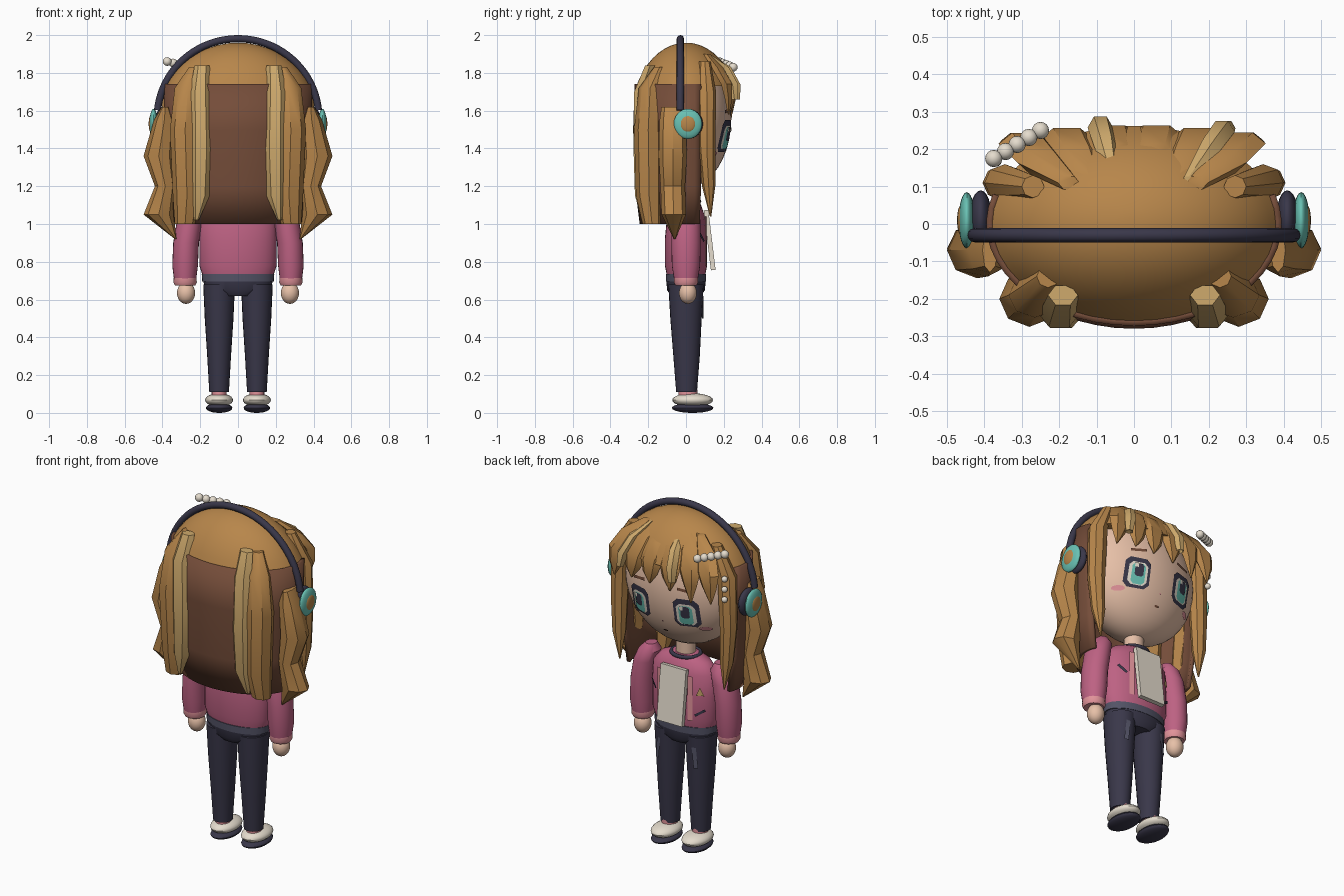
import bpy, bmesh
from math import sin, cos, pi, sqrt, radians
from mathutils import Matrix, Vector

if "Cube" in bpy.data.objects:
    bpy.data.objects.remove(bpy.data.objects["Cube"], do_unlink=True)


def material(name, *srgb):
    m = bpy.data.materials.new(name)
    m.use_nodes = True
    col = [(c / 255) ** 2.2 for c in srgb] + [1]
    m.diffuse_color = col
    m.node_tree.nodes["Principled BSDF"].inputs["Base Color"].default_value = col
    return m


HAIR = material("tan hair", 182, 133, 76)
LIGHT = material("light hair", 205, 168, 108)
DARK = material("dark brown hair", 116, 78, 60)
PINK = material("pink jacket", 188, 98, 130)
BLUSH = material("light pink", 224, 145, 152)
NAVY = material("navy", 60, 58, 75)
SLATE = material("slate", 84, 84, 102)
TEAL = material("teal", 105, 192, 178)
CREAM = material("cream", 228, 219, 204)
SKIN = material("skin", 233, 193, 168)


def finish(name, bm, mat, angle=35):
    bmesh.ops.recalc_face_normals(bm, faces=bm.faces)
    me = bpy.data.meshes.new(name)
    bm.to_mesh(me)
    bm.free()
    me.materials.append(mat)
    ob = bpy.data.objects.new(name, me)
    bpy.context.collection.objects.link(ob)
    bpy.ops.object.select_all(action="DESELECT")
    ob.select_set(True)
    bpy.context.view_layer.objects.active = ob
    bpy.ops.object.shade_smooth_by_angle(angle=radians(angle))
    return ob


def loft(name, rings, mat, n=24, side=1, arc=None):
    """Skin horizontal ellipses (x, y, z, rx, ry); arc gives an open shell."""
    bm = bmesh.new()
    start, span = arc or (0, 2 * pi)
    count = n + 1 if arc else n
    loops = [[bm.verts.new((side * (x + rx * cos(start + span * i / n)),
                            y + ry * sin(start + span * i / n), z)) for i in range(count)]
             for x, y, z, rx, ry in rings]
    for a, b in zip(loops, loops[1:]):
        for i in range(n):
            j = (i + 1) % count
            bm.faces.new((a[i], a[j], b[j], b[i]))
    if not arc:
        bm.faces.new(loops[0])
        bm.faces.new(loops[-1])
    return finish(name, bm, mat)


def ball(name, loc, radii, mat, seg=24):
    bm = bmesh.new()
    bmesh.ops.create_uvsphere(bm, u_segments=seg, v_segments=seg // 2, radius=1)
    bm.transform(Matrix.Translation(loc) @ Matrix.Diagonal((*radii, 1)))
    return finish(name, bm, mat)


def decal(name, points, mat, surface, lift=0.006):
    """Thin painted patch that follows a curved front surface y = f(x, z)."""
    bm = bmesh.new()
    at = lambda x, z: bm.verts.new((x, surface(x, z) + lift, z))
    mid = at(sum(p[0] for p in points) / len(points), sum(p[1] for p in points) / len(points))
    rim = [at(*p) for p in points]
    for a, b in zip(rim, rim[1:] + rim[:1]):
        bm.faces.new((mid, a, b))
    return finish(name, bm, mat, 60)


def oval(x, z, rx, rz, n=12):
    return [(x + rx * cos(2 * pi * i / n), z + rz * sin(2 * pi * i / n)) for i in range(n)]


def box(x, z, w, h, tilt=0, cut=0):
    pts = [(-w, -h + cut), (-w + cut, -h), (w - cut, -h), (w, -h + cut),
           (w, h - cut), (w - cut, h), (-w + cut, h), (-w, h - cut)] if cut else \
          [(-w, -h), (w, -h), (w, h), (-w, h)]
    return [(x + u * cos(tilt) - v * sin(tilt), z + u * sin(tilt) + v * cos(tilt)) for u, v in pts]


def face(x, z):
    return 0.24 * sqrt(max(0, 1 - (x / 0.36) ** 2 - ((z - 1.56) / 0.37) ** 2))


def chest(x, z):
    return 0.11 * sqrt(max(0, 1 - (x / 0.21) ** 2))


# Head and neck
ball("head", (0, 0, 1.56), (0.36, 0.24, 0.37), SKIN, 40)
loft("neck", [(0, 0, z, 0.055, 0.05) for z in (1.08, 1.24)], SKIN)

# Skull cap and long dark back hair
dome = [1.73 + 0.23 * sin(pi / 2 * i / 9) for i in range(9)] + [1.9595]
loft("hair_cap", [(0, 0, z, 0.425 * k, 0.29 * k) for z in dome
                  for k in [sqrt(1 - ((z - 1.56) / 0.4) ** 2)]], HAIR, 40)
back = loft("back_hair", [(0, 0, 1.74, 0.385, 0.262), (0, 0, 1.5, 0.38, 0.27),
                          (0, 0, 1.2, 0.365, 0.26), (0, 0, 1.0, 0.34, 0.235)],
            DARK, 28, arc=(pi - 0.3, pi + 0.6))
solid = back.modifiers.new("thickness", "SOLIDIFY")
solid.thickness = 0.02
solid.offset = 0

# Fringe: pointed locks sweeping from the crown over the forehead
for i, (x, tip, mat) in enumerate([(-0.29, 1.57, HAIR), (-0.18, 1.55, HAIR), (-0.06, 1.59, HAIR),
                                   (0.06, 1.6, HAIR), (0.17, 1.6, HAIR), (0.28, 1.58, HAIR),
                                   (-0.09, 1.68, LIGHT), (0.235, 1.67, LIGHT)]):
    wide, out = (0.072, 0) if mat is HAIR else (0.034, 0.025)
    bend = 0.25 * x * x
    loft(f"fringe_lock_{i + 1}", [(x * 0.6, 0.11, 1.9, wide * 0.4, 0.02),
                                  (x * 0.85, 0.185 + out - bend, 1.83, wide * 0.9, 0.035),
                                  (x, 0.235 + out - bend, 1.74, wide, 0.034),
                                  (x * 1.06, 0.245 + out - bend, 1.66, wide * 0.65, 0.022),
                                  (x * 1.1, 0.245 + out - bend, tip, 0.004, 0.004)], mat, 6)

for side, tag in ((1, "left"), (-1, "right")):
    # Hair locks framing the head
    loft(f"{tag}_wavy_lock", [(0.385, -0.07, 1.62, 0.02, 0.06), (0.39, -0.07, 1.55, 0.055, 0.07),
                              (0.42, -0.07, 1.36, 0.08, 0.075), (0.385, -0.07, 1.2, 0.055, 0.065),
                              (0.42, -0.065, 1.05, 0.08, 0.065), (0.33, -0.06, 0.92, 0.004, 0.004)],
         HAIR, 8, side)
    loft(f"{tag}_front_lock", [(0.27, 0.1, 1.86, 0.03, 0.03), (0.345, 0.11, 1.7, 0.055, 0.05),
                               (0.355, 0.11, 1.4, 0.05, 0.045), (0.35, 0.12, 1.2, 0.04, 0.035),
                               (0.34, 0.13, 1.04, 0.004, 0.004)], HAIR, 8, side)
    loft(f"{tag}_back_lock", [(0.23, -0.14, 1.83, 0.03, 0.03), (0.265, -0.19, 1.72, 0.07, 0.06),
                              (0.28, -0.2, 1.5, 0.08, 0.075), (0.27, -0.195, 1.15, 0.075, 0.07),
                              (0.28, -0.18, 1.0, 0.055, 0.05)], HAIR, 8, side)
    loft(f"{tag}_back_highlight", [(0.19, -0.19, 1.84, 0.04, 0.03), (0.2, -0.24, 1.7, 0.055, 0.04),
                                   (0.195, -0.245, 1.4, 0.058, 0.038), (0.2, -0.24, 1.15, 0.05, 0.035),
                                   (0.22, -0.22, 1.02, 0.012, 0.015)], LIGHT, 6, side)

    # Headphone cup
    ball(f"{tag}_ear_cushion", (side * 0.41, 0.015, 1.53), (0.03, 0.075, 0.078), NAVY)
    ball(f"{tag}_ear_cup", (side * 0.447, 0.01, 1.53), (0.022, 0.075, 0.08), TEAL)
    ball(f"{tag}_ear_cup_button", (side * 0.461, 0.01, 1.53), (0.012, 0.042, 0.045), HAIR)

    # Eye, brow and cheek
    ex = side * 0.15
    for part, pts, mat, lift in [
            ("eye_outline", box(ex, 1.465, 0.07, 0.085, 0, 0.025), NAVY, 0.006),
            ("eye_white", box(ex, 1.458, 0.052, 0.064, 0, 0.02), CREAM, 0.009),
            ("iris", box(ex, 1.455, 0.037, 0.058, 0, 0.015), TEAL, 0.012),
            ("pupil", box(ex, 1.475, 0.024, 0.036, 0, 0.01), NAVY, 0.015),
            ("eye_glint", box(ex + 0.018, 1.5, 0.01, 0.012), CREAM, 0.018),
            ("brow", box(ex, 1.6, 0.045, 0.008, -side * 0.15), DARK, 0.006),
            ("cheek", oval(side * 0.23, 1.37, 0.03, 0.014), BLUSH, 0.006)]:
        decal(f"{tag}_{part}", pts, mat, face, lift)

    # Arm, cuff and hand
    loft(f"{tag}_sleeve", [(0.28, 0, 0.7, 0.058, 0.062), (0.28, 0, 0.78, 0.068, 0.075),
                           (0.275, 0, 0.9, 0.068, 0.078), (0.255, 0, 1.02, 0.068, 0.076),
                           (0.235, 0, 1.08, 0.06, 0.066), (0.225, 0, 1.12, 0.03, 0.035)], PINK, 24, side)
    loft(f"{tag}_cuff", [(0.28, 0, 0.675, 0.054, 0.056), (0.28, 0, 0.69, 0.062, 0.064),
                         (0.28, 0, 0.715, 0.06, 0.064)], BLUSH, 24, side)
    ball(f"{tag}_hand", (side * 0.275, 0.01, 0.635), (0.048, 0.047, 0.058), SKIN)

    # Leg, sock and shoe
    loft(f"{tag}_leg", [(0.1, 0.003, 0.11, 0.052, 0.055), (0.1, 0.003, 0.3, 0.063, 0.07),
                        (0.1, 0, 0.5, 0.076, 0.083), (0.1, 0, 0.68, 0.084, 0.094)], NAVY, 24, side)
    decal(f"{tag}_leg_patch", box(side * 0.12, 0.56, 0.012, 0.06, side * 0.1), SLATE,
          lambda x, z: 0.088 * sqrt(1 - ((abs(x) - 0.1) / 0.08) ** 2))
    loft(f"{tag}_sock", [(0.1, 0.01, z, 0.04, 0.05) for z in (0.07, 0.125)], BLUSH, 16, side)
    ball(f"{tag}_shoe", (side * 0.1, 0.035, 0.068), (0.074, 0.108, 0.036), CREAM)
    ball(f"{tag}_sole", (side * 0.1, 0.035, 0.026), (0.07, 0.11, 0.026), NAVY)

# Nose and mouth
decal("nose", oval(0, 1.385, 0.006, 0.005, 8), BLUSH, face)
decal("mouth", oval(0, 1.32, 0.016, 0.006, 8), DARK, face)

# Headband arch
curve = bpy.data.curves.new("headband", "CURVE")
curve.dimensions = "3D"
curve.bevel_depth = 0.019
curve.use_fill_caps = True
spline = curve.splines.new("POLY")
spline.points.add(40)
for i, p in enumerate(spline.points):
    a = 0.1 + (pi - 0.2) * i / 40
    p.co = (0.428 * cos(a), -0.03, 1.56 + 0.421 * sin(a), 1)
curve.materials.append(NAVY)
band = bpy.data.objects.new("headband", curve)
bpy.context.collection.objects.link(band)

# Pearl hair clip and dangling pearls
for i in range(5):
    spot = Vector((-0.375, 0.175, 1.86)).lerp(Vector((-0.25, 0.25, 1.83)), i / 4)
    ball(f"clip_pearl_{i + 1}", spot, [0.023] * 3, CREAM, 16)
for i in range(3):
    ball(f"drop_pearl_{i + 1}", (-0.37, 0.17, 1.71 - 0.06 * i), [0.017] * 3, CREAM, 16)

# Jacket, collar and trousers top
loft("jacket", [(0, 0, 0.72, 0.185, 0.1), (0, 0, 0.78, 0.205, 0.112), (0, 0, 0.92, 0.205, 0.112),
                (0, 0, 1.04, 0.2, 0.1), (0, 0, 1.1, 0.15, 0.08), (0, 0, 1.13, 0.07, 0.055)], PINK, 32)
bm = bmesh.new()
rings = [[bm.verts.new(((0.082 + 0.011 * cos(v * pi / 4)) * cos(u * pi / 12),
                        (0.07 + 0.011 * cos(v * pi / 4)) * sin(u * pi / 12),
                        1.12 + 0.011 * sin(v * pi / 4))) for v in range(8)] for u in range(24)]
for u in range(24):
    for v in range(8):
        a, b, w = rings[u], rings[(u + 1) % 24], (v + 1) % 8
        bm.faces.new((a[v], b[v], b[w], a[w]))
finish("collar", bm, NAVY, 60)
loft("waistband", [(0, 0, 0.695, 0.19, 0.106), (0, 0, 0.735, 0.192, 0.107)], SLATE, 32)
loft("hips", [(0, 0, 0.62, 0.1, 0.08), (0, 0, 0.65, 0.172, 0.1), (0, 0, 0.705, 0.186, 0.105)], NAVY, 32)

# Hanging shirt front, its pink edging and jacket patches
bm = bmesh.new()
bmesh.ops.create_cube(bm, size=1)
bm.transform(Matrix.Translation((0, 0.125, 0.915)) @ Matrix.Rotation(0.12, 4, "X")
             @ Matrix.Diagonal((0.165, 0.025, 0.32, 1)))
finish("shirt_front", bm, CREAM)
for side, tag in ((1, "left"), (-1, "right")):
    decal(f"{tag}_shirt_edging", box(side * 0.1, 0.91, 0.014, 0.13), BLUSH, chest, 0.008)
decal("triangle_patch", [(-0.17, 0.93), (-0.13, 0.93), (-0.15, 0.98)], LIGHT, chest, 0.008)
decal("right_dash_patch", box(-0.15, 0.83, 0.03, 0.007, -0.6), NAVY, chest, 0.009)
decal("left_dash_patch", box(0.15, 0.93, 0.03, 0.007, 0.8), NAVY, chest, 0.009)
